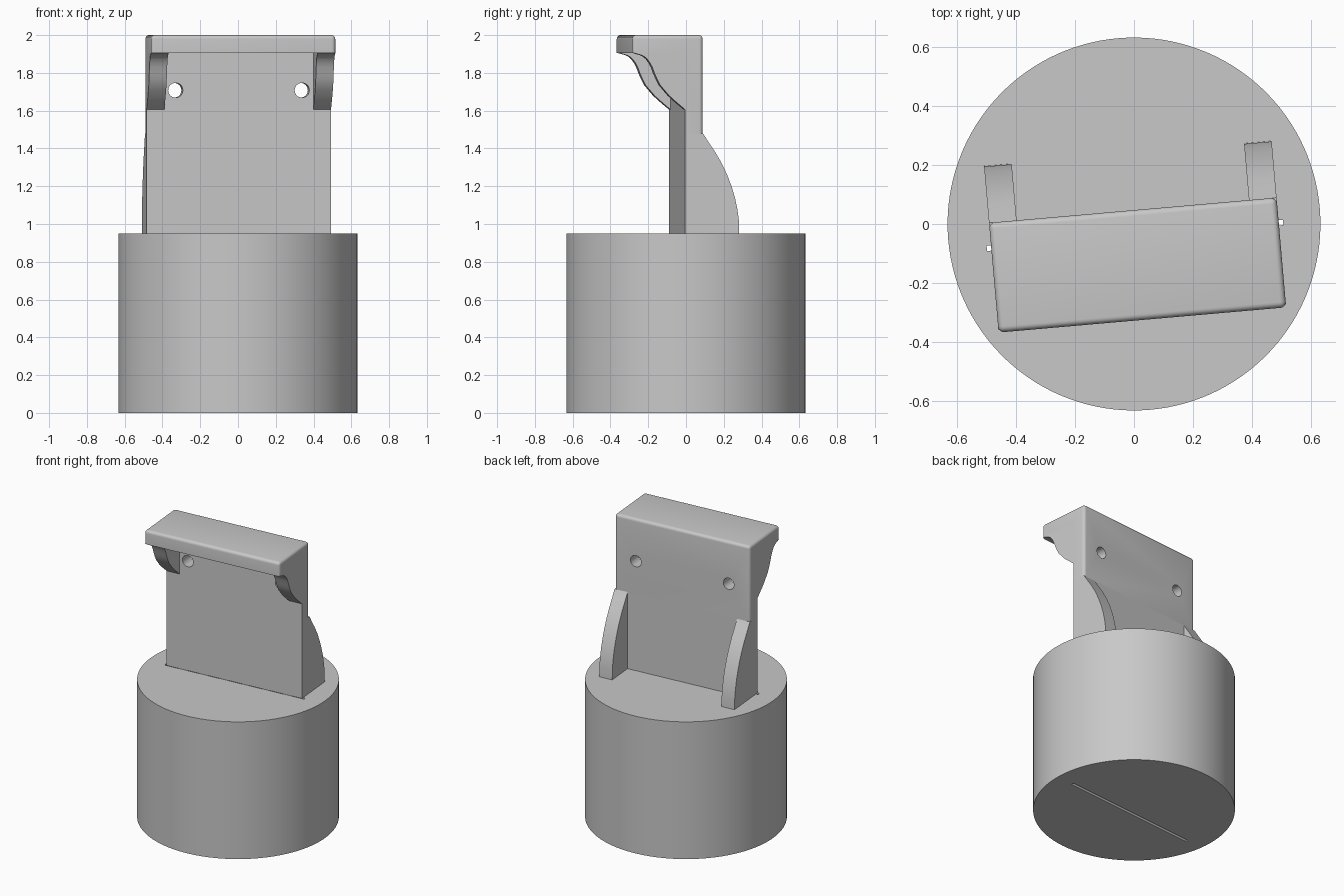
import bpy, bmesh, math
from mathutils import Matrix

if "Cube" in bpy.data.objects:
    bpy.data.objects.remove(bpy.data.objects["Cube"])

TURN = Matrix.Rotation(math.radians(5), 4, 'Z')
HALF, THICK = 0.49, 0.047      # half width and half thickness of the plate
DECK, SPLIT = 0.95, 1.48       # top of the base, top of the rear gussets

grey = bpy.data.materials.new("plain_grey")
grey.use_nodes = True
colour = (0.58, 0.58, 0.58, 1)
grey.diffuse_color = colour
grey.node_tree.nodes["Principled BSDF"].inputs["Base Color"].default_value = colour


def finish(name, bm, matrix=TURN):
    bmesh.ops.recalc_face_normals(bm, faces=bm.faces)
    mesh = bpy.data.meshes.new(name)
    bm.to_mesh(mesh)
    bm.free()
    mesh.transform(matrix)
    mesh.materials.append(grey)
    obj = bpy.data.objects.new(name, mesh)
    bpy.context.collection.objects.link(obj)
    return obj


def extrude_profile(points, x0, x1):
    """Sweep a (y, z) outline along x."""
    bm = bmesh.new()
    face = bm.faces.new([bm.verts.new((x0, y, z)) for y, z in points])
    moved = bmesh.ops.extrude_face_region(bm, geom=[face])["geom"]
    verts = [v for v in moved if isinstance(v, bmesh.types.BMVert)]
    bmesh.ops.translate(bm, verts=verts, vec=(x1 - x0, 0, 0))
    return bm


def cylinder(radius, depth, segments, matrix):
    bm = bmesh.new()
    bmesh.ops.create_cone(bm, cap_ends=True, segments=segments, radius1=radius,
                          radius2=radius, depth=depth, matrix=matrix)
    return bm


def smooth(obj):
    bpy.ops.object.select_all(action='DESELECT')
    obj.select_set(True)
    bpy.context.view_layer.objects.active = obj
    bpy.ops.object.shade_smooth_by_angle(angle=math.radians(32))


def cut(obj, cutter):
    cutter.hide_render = True
    mod = obj.modifiers.new("cut", 'BOOLEAN')
    mod.operation, mod.solver, mod.object = 'DIFFERENCE', 'EXACT', cutter
    bpy.context.view_layer.objects.active = obj
    bpy.ops.object.modifier_apply(modifier=mod.name)
    bpy.data.objects.remove(cutter)


# Round base with a narrow slot running through it
base = finish("round_base", cylinder(0.633, DECK, 128, Matrix.Translation((0, 0, DECK / 2))))
slot = [(-0.048, -0.1), (-0.03, -0.1), (-0.03, 1.1), (-0.048, 1.1)]
cut(base, finish("slot_cutter", extrude_profile(slot, -0.505, 0.505)))
smooth(base)

# Lower part of the upright plate
lower = [(-THICK, DECK), (THICK, DECK), (THICK, SPLIT), (-THICK, SPLIT)]
finish("lower_plate", extrude_profile(lower, -HALF, HALF))

# Upper plate and overhanging hood, with rounded outer edges
FRONT, UNDER, TOP = -0.327, 1.905, 2.0
bm = extrude_profile([(-THICK, SPLIT), (THICK, SPLIT), (THICK, TOP), (FRONT, TOP),
                      (FRONT, UNDER), (-THICK, UNDER)], -HALF, HALF)


def rounded(edge):
    a, b = (v.co for v in edge.verts)
    on_top = min(a.z, b.z) > TOP - 0.001
    upright = abs(a.z - b.z) > 0.01 and abs(a.y + THICK) > 0.001
    return on_top or upright


bmesh.ops.bevel(bm, geom=[e for e in bm.edges if rounded(e)], offset=0.02,
                segments=5, profile=0.5, affect='EDGES')
hood = finish("hood", bm)

# Two screw holes
for x in (-0.336, 0.336):
    place = Matrix.Translation((x, 0, 1.708)) @ Matrix.Rotation(math.pi / 2, 4, 'X')
    cut(hood, finish("hole_cutter", cylinder(0.039, 0.3, 32, place)))
smooth(hood)

# Curved gussets behind the plate and curved brackets under the hood
gusset = [(THICK, DECK), (0.24, DECK), (0.238, 1.02), (0.23, 1.08), (0.217, 1.14),
          (0.199, 1.2), (0.176, 1.26), (0.148, 1.32), (0.113, 1.38), (0.078, 1.432),
          (THICK, SPLIT)]
bracket = [(-THICK, UNDER), (-0.318, UNDER), (-0.281, 1.894), (-0.262, 1.885),
           (-0.249, 1.873), (-0.235, 1.854), (-0.222, 1.83), (-0.21, 1.797),
           (-0.196, 1.766), (-0.18, 1.735), (-0.157, 1.708), (-0.133, 1.68),
           (-0.106, 1.655), (-THICK, 1.605)]
for side, inner, outer in (("right", -0.396, -HALF), ("left", 0.396, HALF)):
    smooth(finish(side + "_rear_gusset", extrude_profile(gusset, inner, outer)))
    smooth(finish(side + "_hood_bracket", extrude_profile(bracket, inner, outer)))
